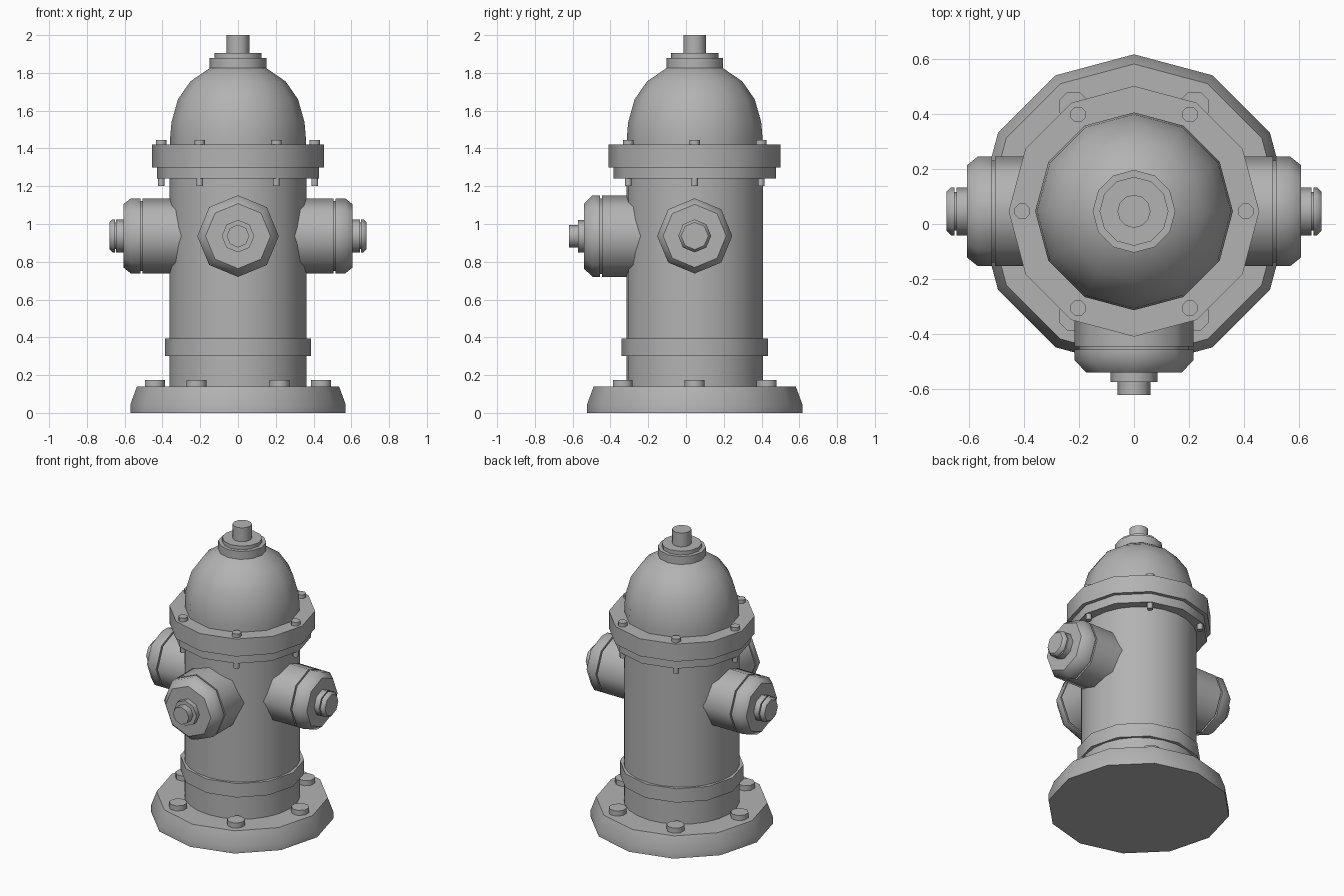
import bpy, bmesh
from math import cos, sin, pi, radians

if "Cube" in bpy.data.objects:
    bpy.data.objects.remove(bpy.data.objects["Cube"])

CY = 0.046  # the barrel axis sits slightly behind the origin
GREY = bpy.data.materials.new("dark_grey")
GREY.diffuse_color = (0.45, 0.45, 0.45, 1)
GREY.use_nodes = True
GREY.node_tree.nodes["Principled BSDF"].inputs["Base Color"].default_value = GREY.diffuse_color


def lathe(name, profile, sides, loc=(0, CY, 0), rot=(0, 0, 0), turn=0.0):
    """Revolve (radius, height) points round local z and cap both ends."""
    bm = bmesh.new()
    rings = []
    for r, h in profile:
        rings.append([bm.verts.new((r * cos(turn + 2 * pi * i / sides),
                                    r * sin(turn + 2 * pi * i / sides), h))
                      for i in range(sides)])
    for a, b in zip(rings, rings[1:]):
        for i in range(sides):
            j = (i + 1) % sides
            bm.faces.new((a[i], a[j], b[j], b[i]))
    bm.faces.new(rings[0][::-1])
    bm.faces.new(rings[-1])
    bmesh.ops.recalc_face_normals(bm, faces=bm.faces)
    mesh = bpy.data.meshes.new(name)
    bm.to_mesh(mesh)
    bm.free()
    mesh.materials.append(GREY)
    ob = bpy.data.objects.new(name, mesh)
    bpy.context.collection.objects.link(ob)
    ob.location, ob.rotation_euler = loc, rot
    bpy.ops.object.select_all(action='DESELECT')
    ob.select_set(True)
    bpy.context.view_layer.objects.active = ob
    bpy.ops.object.shade_smooth_by_angle(angle=radians(46))
    return ob


def disc(name, r, z0, z1, sides=12, **kw):
    return lathe(name, [(r, z0), (r, z1)], sides, **kw)


def bolt_circle(name, ring, r, z0, z1):
    for k in range(6):
        a = k * pi / 3
        disc(f"{name}_{k + 1}", r, z0, z1, 8,
             loc=(ring * cos(a), CY + ring * sin(a), 0), turn=pi / 8)


# Foot plate, barrel and bands
lathe("base_plate", [(0.57, 0), (0.57, 0.045), (0.535, 0.14)], 12)
disc("barrel", 0.362, 0.13, 1.26, 24)
disc("lower_band", 0.387, 0.30, 0.395)
disc("lower_flange", 0.43, 1.24, 1.30)
disc("upper_flange", 0.455, 1.30, 1.42)

# Dome and top operating nut
lathe("dome", [(0.359, 1.41), (0.359, 1.46), (0.352, 1.54), (0.318, 1.66),
               (0.252, 1.755), (0.15, 1.825), (0.10, 1.84)], 12)
disc("top_collar", 0.15, 1.815, 1.88)
disc("top_washer", 0.125, 1.88, 1.905)
disc("top_nut", 0.06, 1.90, 2.0)

# Side outlets with grooved, chamfered caps
for side, s in (("right", 1), ("left", -1)):
    place = dict(loc=(0, CY, 0.937), rot=(0, s * pi / 2, 0))
    lathe(f"{side}_outlet", [(0.199, 0.25), (0.199, 0.505), (0.185, 0.505), (0.185, 0.515),
                             (0.199, 0.515), (0.199, 0.567), (0.167, 0.607)], 8, **place)
    lathe(f"{side}_cap_nut", [(0.087, 0.60), (0.087, 0.645), (0.07, 0.645), (0.07, 0.652),
                              (0.087, 0.652), (0.087, 0.665), (0.072, 0.68)], 8, **place)

# Larger front outlet
place = dict(loc=(0, 0, 0.936), rot=(pi / 2, 0, 0))
lathe("front_outlet", [(0.216, 0.20), (0.216, 0.445), (0.2, 0.445), (0.2, 0.455),
                       (0.216, 0.455), (0.216, 0.495), (0.172, 0.54)], 8, **place)
disc("front_cap_collar", 0.086, 0.53, 0.573, 8, **place)
disc("front_cap_nut", 0.06, 0.57, 0.62, 8, **place)

# Bolts round the base and through the flange
bolt_circle("base_bolt", 0.44, 0.057, 0.13, 0.175)
bolt_circle("flange_bolt_head", 0.406, 0.03, 1.41, 1.445)
bolt_circle("flange_bolt_end", 0.406, 0.019, 1.20, 1.25)
